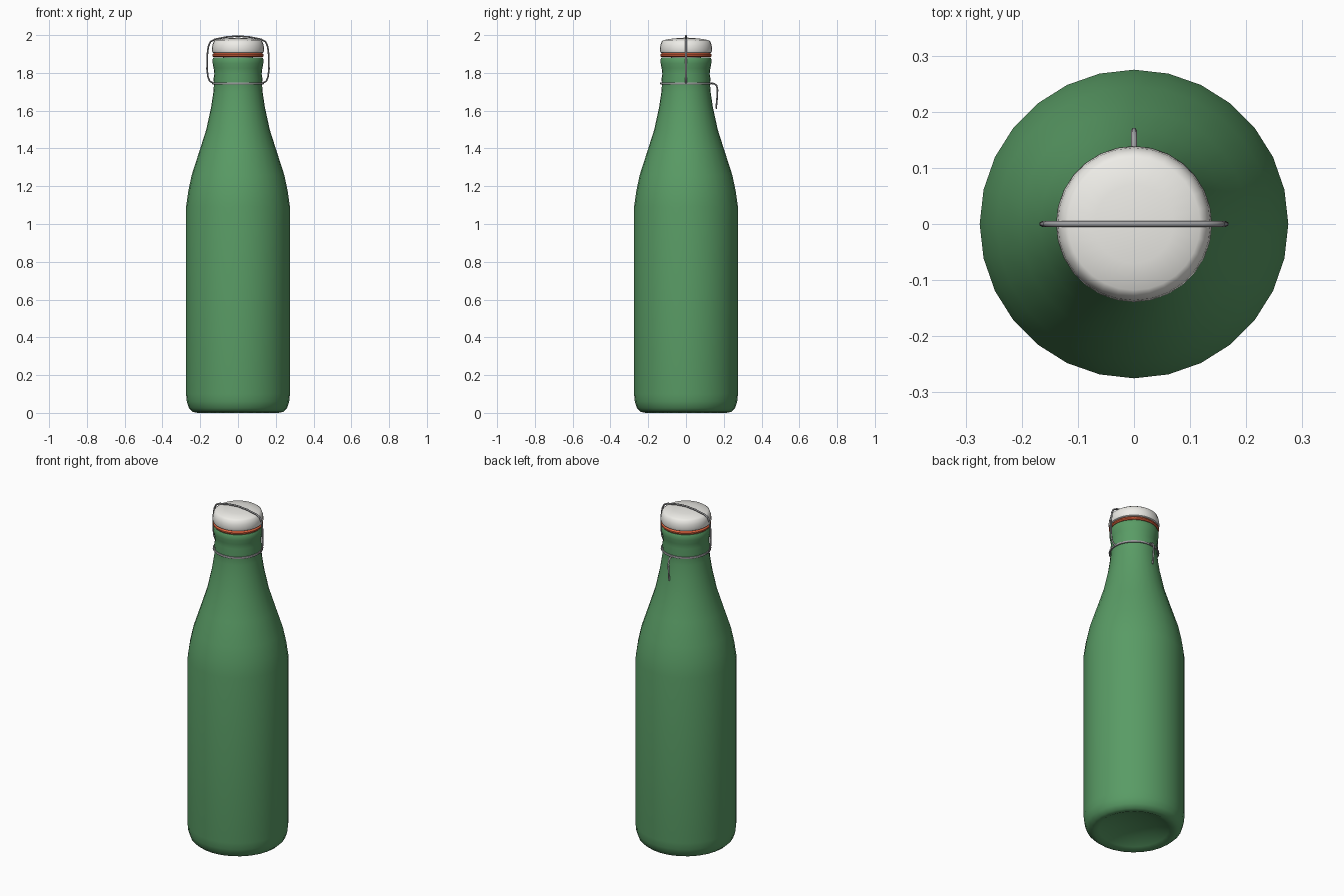
import bpy, bmesh, math

if "Cube" in bpy.data.objects:
    bpy.data.objects.remove(bpy.data.objects["Cube"])


def material(name, rgb):
    m = bpy.data.materials.new(name)
    m.diffuse_color = (*rgb, 1)
    m.use_nodes = True
    m.node_tree.nodes["Principled BSDF"].inputs["Base Color"].default_value = m.diffuse_color
    return m


def lathe(name, profile, sides, mat=None, angle=40):
    """Spin (radius, z) points around z; radius 0 becomes a pole."""
    bm = bmesh.new()
    verts = [bm.verts.new((r, 0, z)) for r, z in profile]
    edges = [bm.edges.new(p) for p in zip(verts, verts[1:])]
    bmesh.ops.spin(bm, geom=verts + edges, cent=(0, 0, 0), axis=(0, 0, 1),
                   angle=2 * math.pi, steps=sides)
    bmesh.ops.remove_doubles(bm, verts=bm.verts, dist=1e-5)
    bmesh.ops.recalc_face_normals(bm, faces=bm.faces)
    mesh = bpy.data.meshes.new(name)
    bm.to_mesh(mesh)
    bm.free()
    return finish(name, mesh, mat, angle)


def finish(name, mesh, mat, angle):
    ob = bpy.data.objects.new(name, mesh)
    bpy.context.collection.objects.link(ob)
    if mat:
        mesh.materials.append(mat)
    bpy.ops.object.select_all(action='DESELECT')
    ob.select_set(True)
    bpy.context.view_layer.objects.active = ob
    bpy.ops.object.shade_smooth_by_angle(angle=math.radians(angle))
    return ob


def wire(name, points, radius, mat, cyclic=False):
    """Round wire along a path, converted to a mesh."""
    cu = bpy.data.curves.new(name, 'CURVE')
    cu.dimensions = '3D'
    cu.bevel_depth = radius
    cu.bevel_resolution = 1
    cu.use_fill_caps = True
    sp = cu.splines.new('POLY')
    sp.points.add(len(points) - 1)
    for p, co in zip(sp.points, points):
        p.co = (*co, 1)
    sp.use_cyclic_u = cyclic
    tmp = bpy.data.objects.new(name + "_path", cu)
    bpy.context.collection.objects.link(tmp)
    bpy.context.view_layer.update()
    dg = bpy.context.evaluated_depsgraph_get()
    mesh = bpy.data.meshes.new_from_object(tmp.evaluated_get(dg))
    bpy.data.objects.remove(tmp)
    mesh.materials.clear()
    return finish(name, mesh, mat, 60)


green = material("green_glass", (0.10, 0.33, 0.13))
white = material("porcelain", (0.85, 0.84, 0.80))
red = material("rubber", (0.75, 0.13, 0.05))
steel = material("steel", (0.35, 0.35, 0.36))

# bottle body with hollowed base, shoulder, neck and lip
lathe("bottle", [(0, 0.05), (0.12, 0.04), (0.19, 0.012), (0.215, 0), (0.24, 0.006),
                 (0.26, 0.025), (0.271, 0.06), (0.275, 0.1), (0.275, 1.09),
                 (0.263, 1.175), (0.245, 1.26), (0.203, 1.39), (0.168, 1.5),
                 (0.142, 1.62), (0.13, 1.7), (0.127, 1.745), (0.13, 1.765),
                 (0.125, 1.795), (0.129, 1.825), (0.134, 1.85), (0.134, 1.872),
                 (0.129, 1.882), (0.09, 1.882), (0.085, 1.84), (0, 1.84)], 28, green)

# rubber gasket
lathe("gasket", [(0.08, 1.884), (0.13, 1.884), (0.136, 1.89), (0.136, 1.897),
                 (0.128, 1.904), (0.08, 1.904), (0.08, 1.884)], 28, red)

# domed stopper with plug reaching into the neck
lathe("stopper", [(0, 1.85), (0.075, 1.85), (0.08, 1.9), (0.12, 1.902), (0.135, 1.908),
                  (0.139, 1.92), (0.136, 1.945), (0.129, 1.966), (0.118, 1.974),
                  (0.07, 1.982), (0, 1.987)], 28, white)

# wire collar around the neck
wire("neck_wire", [(0.132 * math.cos(a), 0.132 * math.sin(a), 1.745)
                   for a in (i * math.tau / 28 for i in range(28))], 0.006, steel, True)

# bail over the stopper, mirrored from one half
half = [(0.13, 1.745), (0.15, 1.757), (0.159, 1.78), (0.164, 1.82), (0.162, 1.9),
        (0.157, 1.94), (0.145, 1.966), (0.122, 1.978), (0.06, 1.99)]
path = [(-x, 0, z) for x, z in half] + [(0, 0, 1.995)] + [(x, 0, z) for x, z in half[::-1]]
wire("bail", path, 0.005, steel)

# lever hanging at the back
wire("lever", [(0, 0.13, 1.745), (0, 0.15, 1.743), (0, 0.162, 1.733), (0, 0.167, 1.71),
               (0, 0.164, 1.66), (0, 0.159, 1.61)], 0.005, steel)
